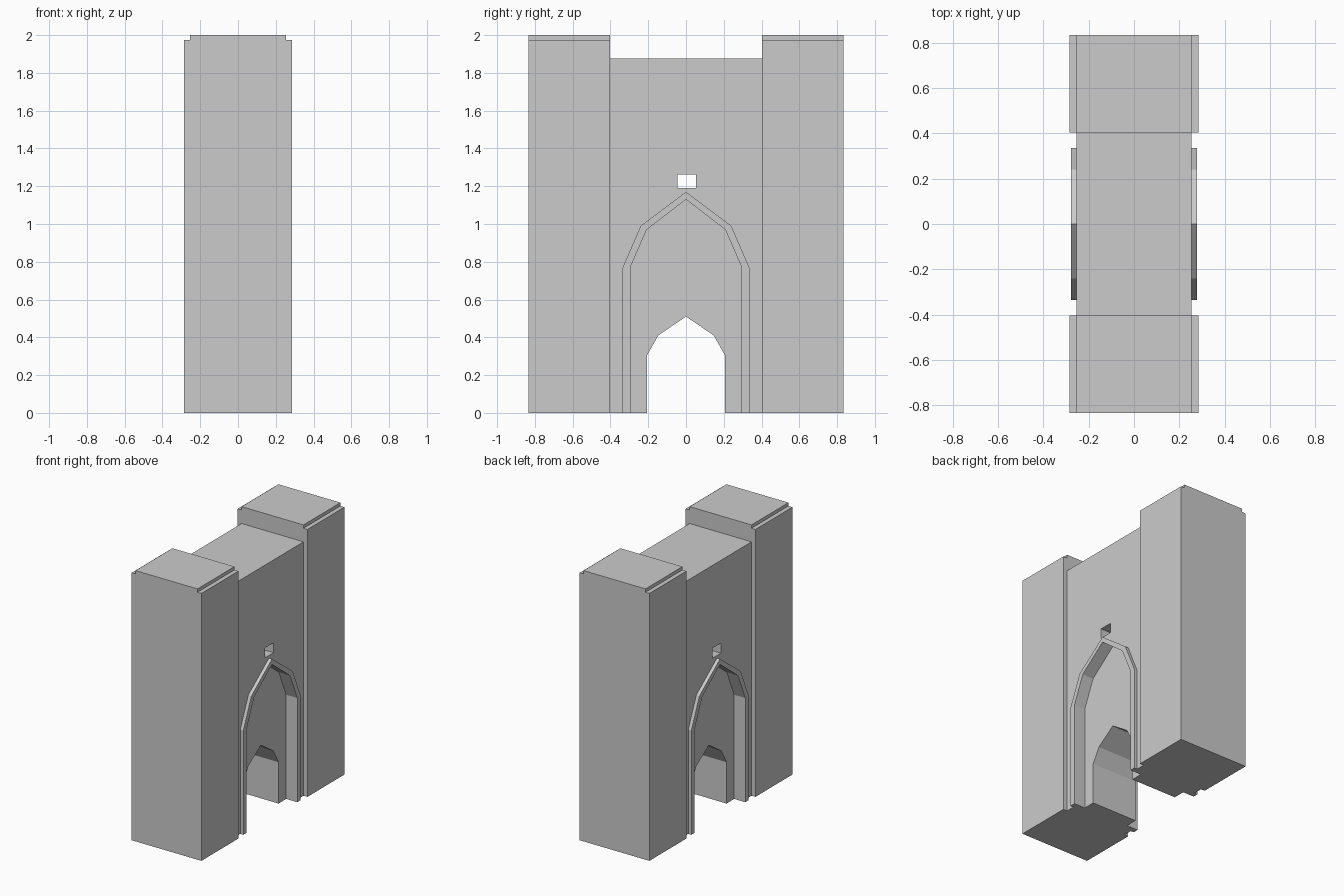
import bpy, bmesh

if "Cube" in bpy.data.objects:
    bpy.data.objects.remove(bpy.data.objects["Cube"])


def prism(name, profile, axis, lo, hi):
    """Extrude a 2D profile: axis 'x' takes (y, z) points, axis 'y' takes (x, z)."""
    def at(p, d):
        return (d, p[0], p[1]) if axis == 'x' else (p[0], d, p[1])
    bm = bmesh.new()
    a = [bm.verts.new(at(p, lo)) for p in profile]
    b = [bm.verts.new(at(p, hi)) for p in profile]
    bm.faces.new(a)
    bm.faces.new(b)
    n = len(profile)
    for i in range(n):
        j = (i + 1) % n
        bm.faces.new((a[i], a[j], b[j], b[i]))
    bmesh.ops.recalc_face_normals(bm, faces=bm.faces)
    mesh = bpy.data.meshes.new(name)
    bm.to_mesh(mesh)
    bm.free()
    ob = bpy.data.objects.new(name, mesh)
    bpy.context.collection.objects.link(ob)
    return ob


def mirrored(half):
    """Mirror the right half of a profile, skipping points on the centre line."""
    return half + [(-u, v) for u, v in reversed(half) if u > 0]


def combine(target, tool, operation):
    mod = target.modifiers.new(operation.lower(), 'BOOLEAN')
    mod.operation, mod.solver, mod.object = operation, 'EXACT', tool
    bpy.context.view_layer.objects.active = target
    bpy.ops.object.modifier_apply(modifier=mod.name)
    bpy.data.objects.remove(tool, do_unlink=True)


def arch(half, base):
    return mirrored([(half[0][0], base)] + half)


WALL_X, TRIM_X, RECESS_X, TOWER_X = 0.253, 0.278, 0.187, 0.285
outer = [(0.335, 0.77), (0.24, 0.99), (0, 1.17)]
inner = [(0.295, 0.77), (0.208, 0.97), (0, 1.13)]
door = [(0.206, 0.305), (0.147, 0.41), (0, 0.51)]

# Central wall with raised arch trim on both faces
wall = prism("gate_wall", mirrored([(0.403, 0), (0.403, 1.875)]), 'x', -WALL_X, WALL_X)
combine(wall, prism("arch_trim", arch(outer, 0), 'x', -TRIM_X, TRIM_X), 'UNION')

# Pointed recesses, doorway and small window
for s in (-1, 1):
    combine(wall, prism("recess_cutter", arch(inner, -0.1), 'x', s * RECESS_X, s * 0.5), 'DIFFERENCE')
combine(wall, prism("doorway_cutter", arch(door, -0.1), 'x', -0.5, 0.5), 'DIFFERENCE')
window = [(-0.045, 1.19), (0.053, 1.19), (0.053, 1.263), (-0.045, 1.263)]
combine(wall, prism("window_cutter", window, 'x', -0.5, 0.5), 'DIFFERENCE')

# Side towers with stepped top edges
tower = mirrored([(TOWER_X, 0), (TOWER_X, 1.975), (WALL_X, 1.975), (WALL_X, 2)])
for side, s in (("front", -1), ("back", 1)):
    prism(side + "_tower", tower, 'y', s * 0.403, s * 0.834)
